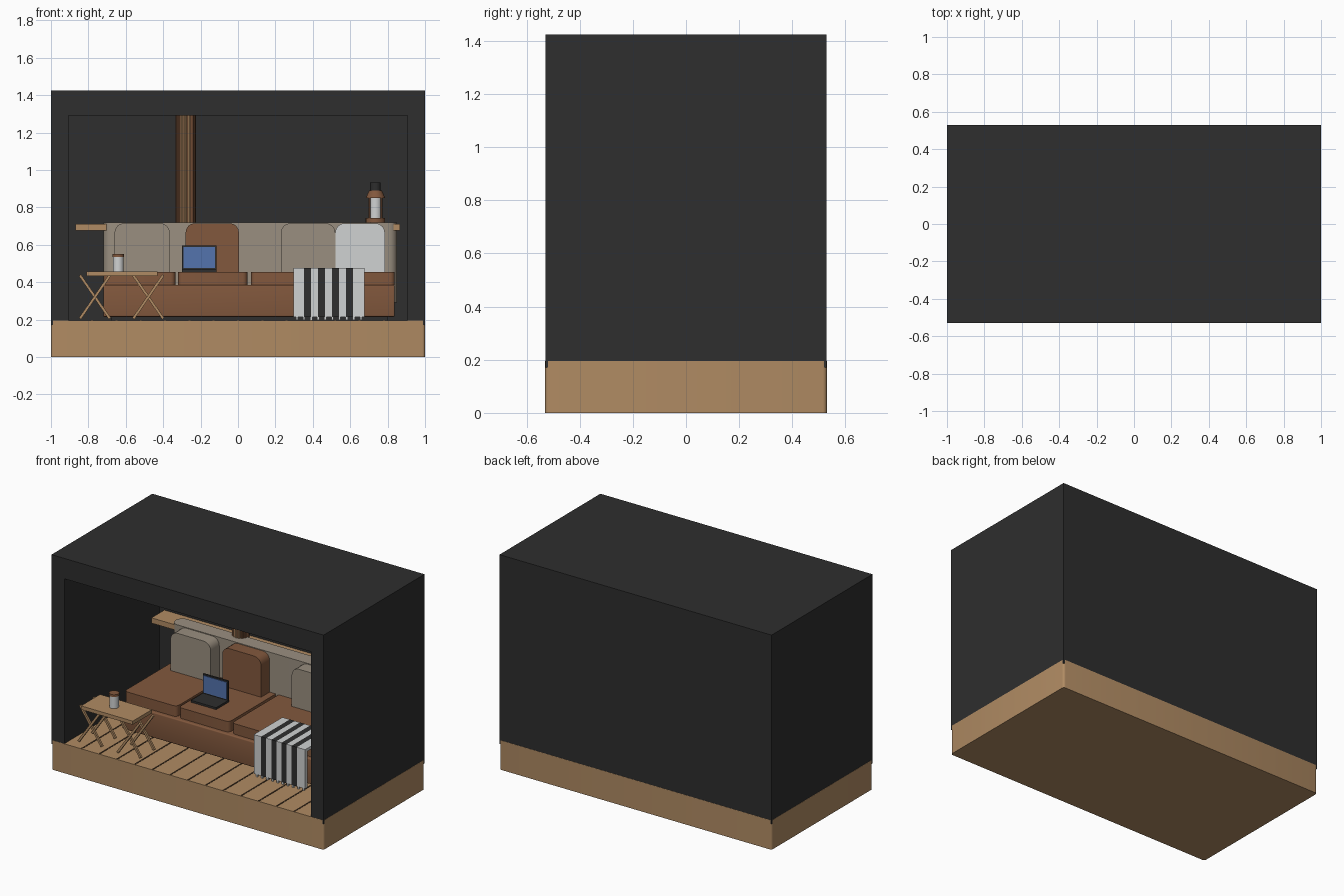
import bpy, bmesh, math
from mathutils import Vector

if "Cube" in bpy.data.objects:
    bpy.data.objects.remove(bpy.data.objects["Cube"])


def material(name, hexcol):
    m = bpy.data.materials.new(name)
    rgb = [int(hexcol[i:i + 2], 16) / 255 for i in (0, 2, 4)]
    m.diffuse_color = [c / 12.92 if c < 0.04 else ((c + 0.055) / 1.055) ** 2.4 for c in rgb] + [1]
    m.use_nodes = True
    m.node_tree.nodes["Principled BSDF"].inputs["Base Color"].default_value = m.diffuse_color
    return m


BLACK = material("charcoal", "2e2e2e")
TAN = material("light wood", "b08b63")
BROWN = material("brown leather", "82583d")
BEIGE = material("beige fabric", "9a8f80")
WHITE = material("white", "d0d2d2")
BLUE = material("screen blue", "5373ad")
GAP = material("dark wood gap", "3a2a1c")


def finish(name, bm, mat, smooth=False):
    me = bpy.data.meshes.new(name)
    bm.to_mesh(me)
    bm.free()
    ob = bpy.data.objects.new(name, me)
    bpy.context.collection.objects.link(ob)
    me.materials.append(mat)
    if smooth:
        bpy.ops.object.select_all(action='DESELECT')
        ob.select_set(True)
        bpy.context.view_layer.objects.active = ob
        bpy.ops.object.shade_smooth_by_angle(angle=math.radians(35))
    return ob


def box(name, mat, x, y, z, bevel=0, axis=None, top_only=False):
    """Box from (min, max) ranges; bevels the edges parallel to one axis, or all."""
    bm = bmesh.new()
    bmesh.ops.create_cube(bm, size=1)
    for v in bm.verts:
        v.co = Vector([r[0] if c < 0 else r[1] for c, r in zip(v.co, (x, y, z))])
    if bevel:
        edges = []
        for e in bm.edges:
            d = e.verts[1].co - e.verts[0].co
            if axis is not None and abs(d[axis]) < 0.9 * d.length:
                continue
            if top_only and min(v.co.z for v in e.verts) < z[1] - 1e-4:
                continue
            edges.append(e)
        bmesh.ops.bevel(bm, geom=edges, offset=bevel, segments=4, profile=0.5, affect='EDGES')
    return finish(name, bm, mat, bool(bevel))


def cylinder(name, mat, x, y, z, r1, r2=None, sides=24):
    bm = bmesh.new()
    bmesh.ops.create_cone(bm, cap_ends=True, segments=sides, radius1=r1,
                          radius2=r1 if r2 is None else r2, depth=z[1] - z[0])
    bmesh.ops.translate(bm, verts=bm.verts, vec=(x, y, (z[0] + z[1]) / 2))
    return finish(name, bm, mat, True)


def bar(name, mat, a, b, w):
    a, b = Vector(a), Vector(b)
    bm = bmesh.new()
    bmesh.ops.create_cube(bm, size=1)
    bmesh.ops.scale(bm, verts=bm.verts, vec=(w, w, (b - a).length))
    bm.transform((b - a).to_track_quat('Z', 'Y').to_matrix().to_4x4())
    bmesh.ops.translate(bm, verts=bm.verts, vec=(a + b) / 2)
    return finish(name, bm, mat)


# Wooden platform with rounded corners and plank gaps
box("platform", TAN, (-1, 1), (-.53, .53), (0, .195), .015, 2)
for i in range(13):
    cx = -.78 + i * .13
    box("plank_gap", GAP, (cx - .005, cx + .005), (-.525, .47), (.194, .1965))

# Dark shell: arch extruded front to back, plus back panel
arch = [(-.999, .17), (-.999, 1.425), (.999, 1.425), (.999, .17),
        (.905, .17), (.905, 1.29), (-.905, 1.29), (-.905, .17)]
bm = bmesh.new()
face = bm.faces.new([bm.verts.new((px, -.529, pz)) for px, pz in arch])
ext = bmesh.ops.extrude_face_region(bm, geom=[face])
bmesh.ops.translate(bm, vec=(0, 1.058, 0),
                    verts=[g for g in ext['geom'] if isinstance(g, bmesh.types.BMVert)])
bmesh.ops.recalc_face_normals(bm, faces=bm.faces)
finish("shell", bm, BLACK)
box("back_panel", BLACK, (-.905, .905), (.47, .529), (.17, 1.29))

# Shelf and ribbed column
box("shelf", TAN, (-.87, .865), (.335, .475), (.675, .71))
cylinder("column_core", BROWN, -.28, .43, (.7, 1.29), .052)
for i in range(9):
    a = math.radians(180 + 22.5 * i)
    cylinder("column_rib", TAN if 2 < i < 6 else BROWN, -.28 + .046 * math.cos(a),
             .43 + .046 * math.sin(a), (.7, 1.29), .0095, sides=10)

# Sofa
box("sofa_plinth", BLACK, (-.68, .8), (-.13, .38), (.19, .22))
box("sofa_base", BROWN, (-.72, .838), (-.19, .4), (.215, .385), .008)
for x in ((-.72, -.335), (-.32, .05), (.07, .838)):
    box("seat_cushion", BROWN, x, (-.165, .34), (.385, .455), .025, 2)
box("sofa_back", BEIGE, (-.72, .85), (.325, .425), (.29, .72), .045, 2)
for x, m in (((-.66, -.365), BEIGE), ((-.28, .005), BROWN), ((.23, .52), BEIGE), ((.52, .785), WHITE)):
    box("pillow", m, x, (.235, .33), (.455, .715), .05, 1, True)

# Striped blanket draped over the seat front, with tassels
edges = [.298, .352] + [.352 + .0374 * i for i in range(1, 8)] + [.675]
for i, (x0, x1) in enumerate(zip(edges, edges[1:])):
    m = BLACK if i % 2 else WHITE
    box("blanket_top_stripe", m, (x0, x1), (-.26, .04), (.455, .475))
    box("blanket_front_stripe", m, (x0, x1), (-.26, -.235), (.215, .456))
for i in range(10):
    cx = .315 + i * .038
    box("tassel", WHITE, (cx - .006, cx + .006), (-.254, -.242), (.197, .216))

# Laptop
box("laptop_base", BLACK, (-.30, -.115), (-.065, .068), (.455, .468))
box("laptop_lid", BLACK, (-.30, -.115), (.06, .07), (.46, .597))
box("laptop_screen", BLUE, (-.292, -.123), (.056, .061), (.475, .588))

# Folding table with crossed legs
box("table_top", TAN, (-.81, -.43), (-.49, -.29), (.433, .457))
for x0, x1 in ((-.845, -.685), (-.56, -.4)):
    for y in (-.46, -.32):
        bar("table_leg", TAN, (x0, y, .205), (x1, y, .437), .014)
        bar("table_leg", TAN, (x1, y + .014, .205), (x0, y + .014, .437), .014)

# Mug
cylinder("mug", WHITE, -.64, -.385, (.457, .54), .029)
cylinder("mug_rim", BROWN, -.64, -.385, (.535, .55), .031)

# Lantern
LX, LY = .735, .4
cylinder("lantern_base", BROWN, LX, LY, (.71, .742), .052)
cylinder("lantern_glass", WHITE, LX, LY, (.742, .85), .034)
for k in range(4):
    a = math.radians(45 + 90 * k)
    cylinder("lantern_post", BROWN, LX + .045 * math.cos(a), LY + .045 * math.sin(a),
             (.742, .85), .006, sides=8)
cylinder("lantern_hood", BROWN, LX, LY, (.85, .89), .052, .034)
cylinder("lantern_top", BLACK, LX, LY, (.89, .932), .028)
